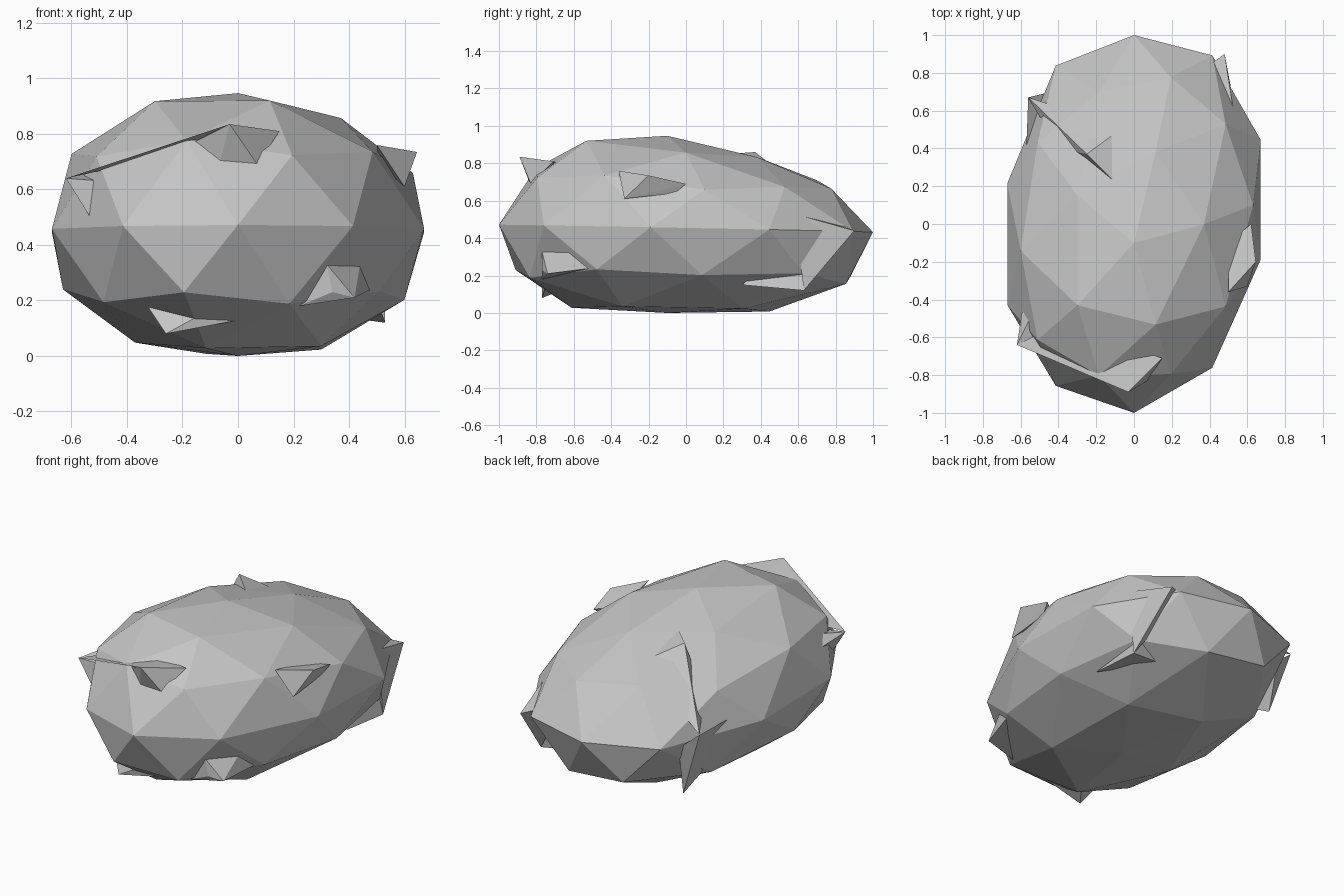
import bpy, bmesh
from mathutils import Vector

if "Cube" in bpy.data.objects:
    bpy.data.objects.remove(bpy.data.objects["Cube"])

# Single stone colour
stone = bpy.data.materials.new("stone_grey")
stone.diffuse_color = (0.56, 0.56, 0.56, 1)
stone.use_nodes = True
stone.node_tree.nodes["Principled BSDF"].inputs["Base Color"].default_value = stone.diffuse_color


def finish(bm, name):
    bmesh.ops.recalc_face_normals(bm, faces=bm.faces)
    mesh = bpy.data.meshes.new(name)
    bm.to_mesh(mesh)
    bm.free()
    mesh.materials.append(stone)
    bpy.context.collection.objects.link(bpy.data.objects.new(name, mesh))


def shape_boulder(p):
    """Stretch a unit sphere point into a skewed stone, taller at the front."""
    x, y, z = p.x * 0.705, p.y, p.z
    # sideways skew, then pull the upper and lower caps along the length
    skew = 0.19 * x * (1 - (0.6 if y < 0 else 1) * y * y)
    pull = 0.05 if z < 0 else 0.2 * y * y + (0.13 if y > 0 else 0)
    length = y + skew - 0.1 * z * z - pull * y * z
    if y > 0:
        length += 0.25 * y * y * (1 - y * y) * (1 - z * z)
    # height varies along the length
    if z < 0:
        height = 0.475 * (1 + 0.15 * abs(y))
    elif y < 0:
        height = 0.495 * (1 - 0.2 * y)
    else:
        height = 0.495 * (1 - 0.22 * y + 0.4 * y ** 3)
    up = 0.452 - 0.02 * y + height * z - 0.05 * x * max(z, 0)
    return Vector((x, length, max(up, 0)))


def shard(name, *points):
    """Angular chip of rock spanning the given corners."""
    bm = bmesh.new()
    for p in points:
        bm.verts.new(p)
    bmesh.ops.convex_hull(bm, input=bm.verts)
    loose = [v for v in bm.verts if not v.link_faces]
    bmesh.ops.delete(bm, geom=loose, context='VERTS')
    finish(bm, name)


# Main stone body
bm = bmesh.new()
bmesh.ops.create_icosphere(bm, subdivisions=2, radius=1)
for v in bm.verts:
    v.co = shape_boulder(v.co)
finish(bm, "boulder")

# Overhanging front ledge with a chip at each end
ledge_tip = (-0.03, -0.89, 0.835)
ledge_corner = (-0.62, -0.64, 0.64)
ledge_end = (0.15, -0.71, 0.81)
shard("front_ledge", ledge_corner, ledge_tip, ledge_end,
      (-0.04, -0.65, 0.80), (-0.5, -0.58, 0.67))
shard("front_brow", ledge_tip, ledge_end, (0.07, -0.83, 0.69),
      (-0.07, -0.83, 0.68), (-0.18, -0.78, 0.76), (0, -0.7, 0.74))
shard("left_corner_chip", ledge_corner, (-0.52, -0.64, 0.48),
      (-0.48, -0.62, 0.63), (-0.5, -0.4, 0.68), (-0.58, -0.38, 0.6))

# Right side chip
shard("right_chip", (0.645, -0.2, 0.735), (0.5, -0.36, 0.76),
      (0.62, 0, 0.69), (0.6, -0.33, 0.61), (0.6, -0.06, 0.64),
      (0.5, -0.1, 0.7))

# Back right ridge
ridge_foot = (0.53, 0.63, 0.12)
shard("back_right_ridge", (0.48, 0.9, 0.44), ridge_foot,
      (0.53, 0.58, 0.53), (0.28, 0.76, 0.5), (0.48, 0.68, 0.3))
shard("back_right_foot", ridge_foot, (0.52, 0.3, 0.15),
      (0.5, 0.64, 0.21), (0.3, 0.6, 0.15), (0.46, 0.4, 0.24))

# Back left ridge running down from the top
bend = (-0.56, 0.67, 0.5)
shard("back_left_ridge", (-0.25, 0.37, 0.86), (-0.06, 0.51, 0.75),
      (-0.1, 0.22, 0.85), bend, (-0.4, 0.4, 0.6))
shard("back_left_foot", bend, (-0.43, 0.64, 0.1), (-0.57, 0.4, 0.5),
      (-0.44, 0.7, 0.4), (-0.48, 0.4, 0.25))

# Low front chips
shard("low_right_chip", (0.32, -0.77, 0.33), (0.44, -0.62, 0.33),
      (0.42, -0.74, 0.21), (0.34, -0.77, 0.23), (0.22, -0.77, 0.18),
      (0.48, -0.5, 0.24), (0.35, -0.6, 0.25))
shard("low_left_chip", (-0.34, -0.7, 0.2), (-0.26, -0.77, 0.08),
      (0.06, -0.75, 0.14), (-0.15, -0.77, 0.14), (-0.15, -0.62, 0.14))
